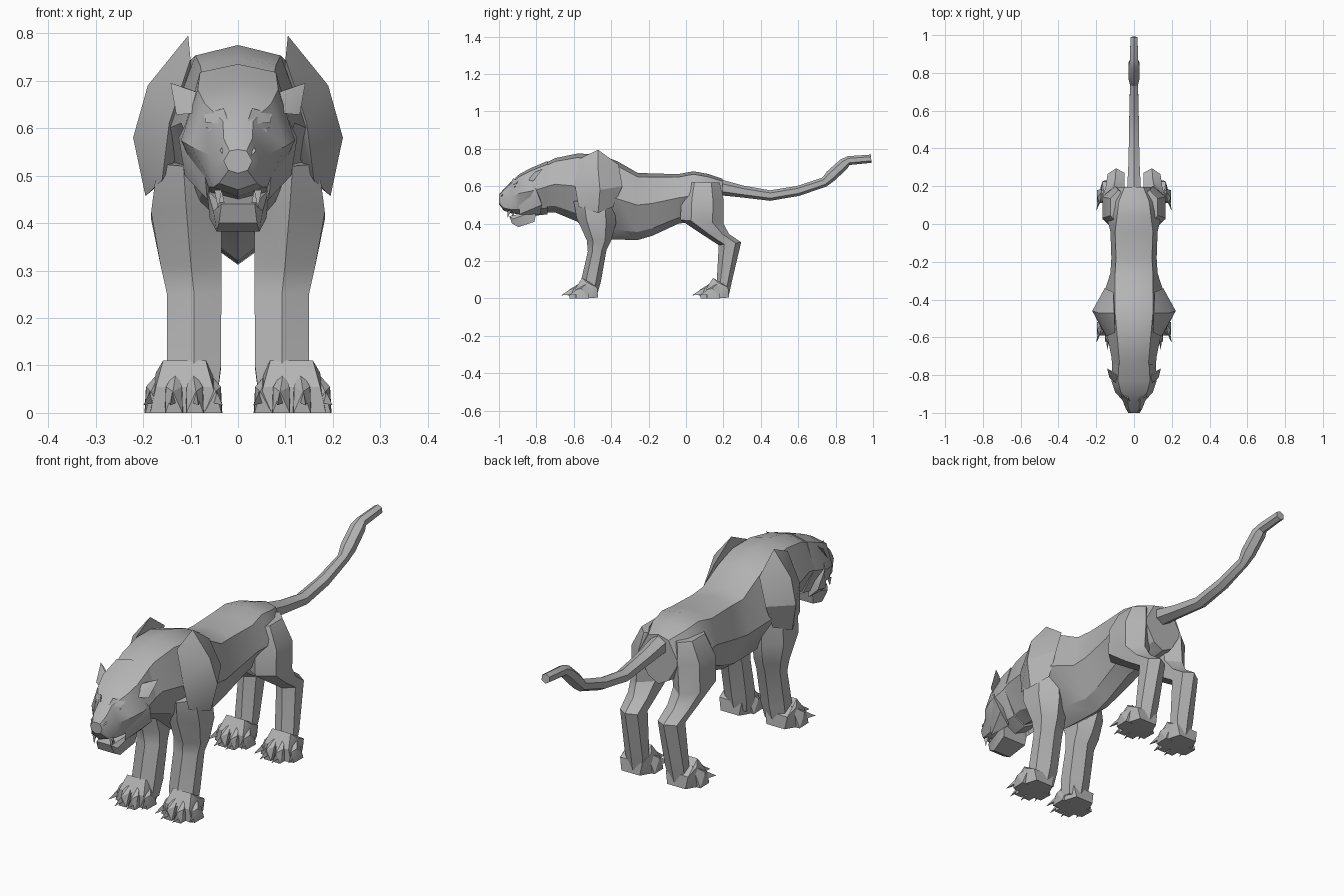
import bpy, bmesh, math
from mathutils import Vector

cube = bpy.data.objects.get("Cube")
if cube:
    bpy.data.objects.remove(cube, do_unlink=True)

fur = bpy.data.materials.new("grey_fur")
fur.use_nodes = True
GREY = (.46, .46, .46, 1)
fur.diffuse_color = GREY
shader = next(n for n in fur.node_tree.nodes if n.type == 'BSDF_PRINCIPLED')
shader.inputs["Base Color"].default_value = GREY
shader.inputs["Roughness"].default_value = .8


def finish(name, bm, angle=28):
    """Turn a bmesh into a shaded object."""
    bmesh.ops.recalc_face_normals(bm, faces=bm.faces)
    mesh = bpy.data.meshes.new(name)
    bm.to_mesh(mesh)
    bm.free()
    mesh.materials.append(fur)
    obj = bpy.data.objects.new(name, mesh)
    bpy.context.collection.objects.link(obj)
    bpy.ops.object.select_all(action='DESELECT')
    obj.select_set(True)
    bpy.context.view_layer.objects.active = obj
    bpy.ops.object.shade_smooth_by_angle(angle=math.radians(angle))
    return obj


def add_loft(bm, rings):
    """Skin a row of closed rings and cap both ends."""
    loops = [[bm.verts.new(p) for p in ring] for ring in rings]
    for a, b in zip(loops, loops[1:]):
        for i in range(len(a)):
            j = (i + 1) % len(a)
            bm.faces.new((a[i], a[j], b[j], b[i]))
    bm.faces.new(loops[0])
    bm.faces.new(loops[-1])


def add_hull(bm, points):
    """Add the convex hull of some points."""
    verts = [bm.verts.new(p) for p in points]
    result = bmesh.ops.convex_hull(bm, input=verts)
    spare = [v for v in verts if v.is_valid and not v.link_faces]
    bmesh.ops.delete(bm, geom=spare, context='VERTS')


def loft(name, rings):
    bm = bmesh.new()
    add_loft(bm, rings)
    return finish(name, bm)


def hull(name, points):
    bm = bmesh.new()
    add_hull(bm, points)
    return finish(name, bm)


def both(points):
    """Points together with their mirror images."""
    return points + [(-x, y, z) for x, y, z in points]


def flip(points, side):
    return [(x * side, y, z) for x, y, z in points]


def torso_ring(y, top, bottom, upper, middle, lower):
    """Symmetric eight-sided cross-section facing along y."""
    h = top - bottom
    half = [(upper, top - h * .06), (middle, bottom + h * .52), (lower, bottom + h * .12)]
    right = [(x, y, z) for x, z in half]
    left = [(-x, y, z) for x, z in reversed(half)]
    return [(0, y, top)] + right + [(0, y, bottom)] + left


def leg_ring(front, back, inner, outer):
    """Six-sided cross-section between a front and a back point."""
    f, b = Vector((0, *front)), Vector((0, *back))
    mid = (inner + outer) / 2
    slots = ((mid, 0), (outer, .25), (outer, .75), (mid, 1), (inner, .8), (inner, .2))
    return [(x, *f.lerp(b, t)[1:]) for x, t in slots]


# Torso from neck to rump
loft("torso", [torso_ring(*s) for s in (
    (-.80, .70, .46, .07, .11, .05),
    (-.70, .75, .46, .08, .12, .06),
    (-.58, .775, .41, .09, .145, .08),
    (-.47, .77, .32, .1, .165, .07),
    (-.37, .735, .315, .1, .16, .07),
    (-.26, .672, .312, .1, .125, .06),
    (-.18, .668, .335, .095, .12, .06),
    (-.04, .665, .4, .1, .125, .07),
    (.04, .68, .41, .09, .145, .07),
    (.12, .665, .41, .08, .14, .06),
    (.195, .64, .42, .05, .1, .05))])

# Head with tapering muzzle
loft("head", [torso_ring(*s) for s in (
    (-1, .555, .505, .018, .03, .02),
    (-.975, .585, .47, .03, .045, .04),
    (-.935, .625, .455, .032, .06, .052),
    (-.89, .665, .45, .07, .1, .06),
    (-.83, .697, .44, .085, .12, .07),
    (-.74, .735, .45, .08, .115, .06))])

# Lower jaw and nose pad
hull("lower_jaw", both([
    (.035, -.945, .44), (.052, -.925, .425), (.04, -.93, .4), (.045, -.895, .382),
    (.06, -.81, .41), (.065, -.8, .47)]))
hull("nose_pad", both([
    (.038, -.985, .552), (.012, -1, .525), (.03, -.97, .568), (.01, -.97, .53)]))

for side, label in ((1, "left"), (-1, "right")):
    # Face details
    hull(label + "_cheek", flip([
        (.125, -.8, .58), (.112, -.77, .5), (.065, -.89, .45), (.075, -.895, .56),
        (.09, -.84, .65), (.06, -.78, .45), (.04, -.8, .6)], side))
    hull(label + "_brow", flip([
        (.018, -.943, .607), (.068, -.912, .612), (.072, -.895, .63),
        (.03, -.925, .642), (.04, -.88, .61)], side))
    hull(label + "_eye", flip([
        (.04, -.928, .595), (.068, -.914, .602), (.055, -.92, .586), (.055, -.89, .597)], side))
    hull(label + "_ear", flip([
        (.055, -.86, .64), (.085, -.85, .632), (.13, -.815, .628), (.142, -.765, .695),
        (.105, -.785, .683), (.07, -.82, .67)], side))
    bm = bmesh.new()
    for x, y, root, tip in ((.042, -.955, .47, .43), (.034, -.93, .43, .47)):
        add_hull(bm, flip([(x - .008, y, root), (x + .008, y, root),
                           (x, y + .02, root), (x, y, tip)], side))
    finish(label + "_fangs", bm)

    # Shoulder blade with an upright ridge
    hull(label + "_shoulder", flip([
        (.105, -.47, .795), (.19, -.47, .69), (.221, -.46, .58), (.195, -.47, .457),
        (.1, -.575, .745), (.145, -.595, .61), (.16, -.575, .49),
        (.11, -.36, .715), (.155, -.34, .6), (.155, -.39, .49), (.09, -.46, .6)], side))

    # Legs
    loft(label + "_front_leg", [flip(leg_ring(*r), side) for r in (
        ((-.6, .52), (-.38, .54), .06, .17),
        ((-.585, .43), (-.375, .4), .035, .183),
        ((-.53, .31), (-.4, .31), .035, .163),
        ((-.525, .25), (-.425, .26), .035, .15),
        ((-.56, .1), (-.455, .09), .036, .15),
        ((-.56, .03), (-.475, .02), .045, .145))])
    loft(label + "_hind_leg", [flip(leg_ring(*r), side) for r in (
        ((.0, .62), (.18, .62), .04, .125),
        ((-.025, .53), (.2, .53), .03, .168),
        ((-.03, .42), (.2, .4), .045, .168),
        ((.09, .34), (.23, .345), .05, .15),
        ((.175, .285), (.295, .3), .05, .14),
        ((.165, .1), (.245, .09), .055, .145),
        ((.15, .03), (.23, .02), .065, .14))])

    # Paws: pad, four fanned toes and claws
    for part, heel in (("front", -.47), ("hind", .23)):
        cx = .113

        def place(points):
            return flip([(cx + x, heel + y, z) for x, y, z in points], side)

        bm = bmesh.new()
        add_hull(bm, place(both([
            (.045, 0, .005), (.07, -.06, 0), (.072, -.12, 0), (.055, -.005, .06),
            (.045, -.085, .11), (.06, -.06, .085), (.06, -.12, .055)])))
        finish(label + "_" + part + "_paw", bm)
        toes, claws = bmesh.new(), bmesh.new()
        for x, reach in ((-.06, -.125), (-.022, -.158), (.022, -.158), (.064, -.12)):
            add_hull(toes, place([
                (x * .75, reach + .075, .092), (x - .017, reach + .03, .055),
                (x + .017, reach + .03, .055), (x * 1.1, reach, .045),
                (x - .018, reach + .005, 0), (x + .018, reach + .005, 0),
                (x - .02, reach + .07, 0), (x + .02, reach + .07, 0)]))
            add_hull(claws, place([
                (x * 1.1 - .009, reach + .015, .022), (x * 1.1 + .009, reach + .015, .022),
                (x * 1.1, reach + .01, .05), (x * 1.35, reach - .04, .016)]))
        finish(label + "_" + part + "_toes", toes)
        finish(label + "_" + part + "_claws", claws)

# Tail with a thicker band near the tip: y, z, half-width, half-height
path = ((.15, .6, .04, .045), (.3, .572, .032, .032), (.45, .55, .028, .028),
        (.6, .575, .026, .027), (.74, .622, .022, .026), (.775, .655, .03, .032),
        (.845, .72, .03, .03), (.87, .737, .022, .024), (.99, .747, .02, .022))
rings = []
for i, (y, z, w, h) in enumerate(path):
    before, after = path[max(i - 1, 0)], path[min(i + 1, len(path) - 1)]
    slope = math.atan2(after[1] - before[1], after[0] - before[0])
    ring = []
    for k in range(6):
        a = math.tau * k / 6
        up = h * math.cos(a)
        ring.append((w * math.sin(a) * 1.1, y - up * math.sin(slope), z + up * math.cos(slope)))
    rings.append(ring)
loft("tail", rings)
